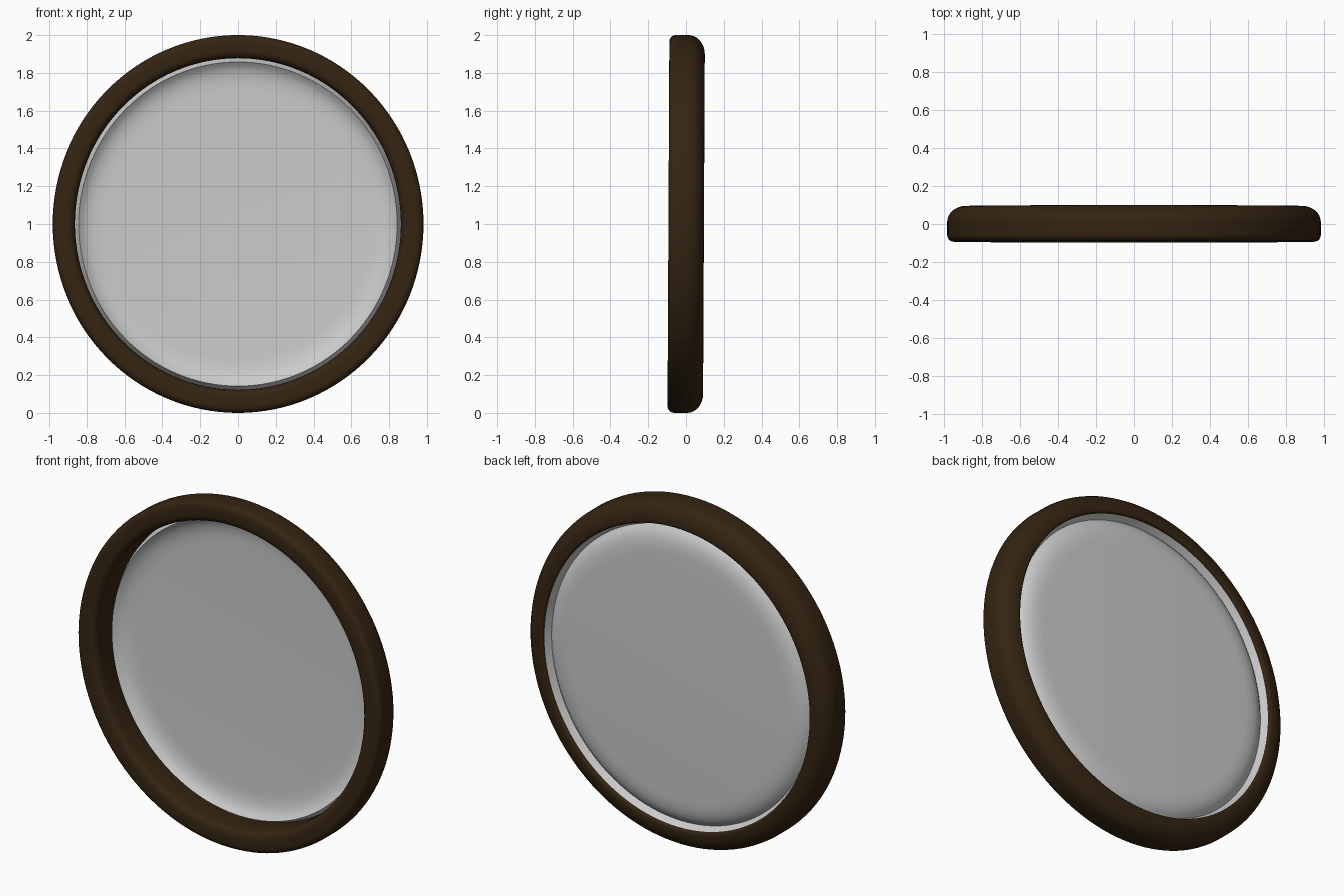
import bpy, bmesh, math

if "Cube" in bpy.data.objects:
    bpy.data.objects.remove(bpy.data.objects["Cube"])

SEG = 128
X_SCALE = 0.982      # the ring is very slightly narrower than tall


def lathe(name, profile, closed, angle):
    """Spin a (radius, y) profile round the y axis, centred at z = 1."""
    bm = bmesh.new()
    rings = []
    for r, y in profile:
        if r == 0:
            rings.append([bm.verts.new((0, y, 0))] * SEG)
            continue
        ring = []
        for i in range(SEG):
            a = 2 * math.pi * i / SEG
            ring.append(bm.verts.new((r * X_SCALE * math.cos(a), y, r * math.sin(a))))
        rings.append(ring)
    pairs = list(zip(rings, rings[1:]))
    if closed:
        pairs.append((rings[-1], rings[0]))
    for p, q in pairs:
        for i in range(SEG):
            j = (i + 1) % SEG
            corners = list(dict.fromkeys((p[i], p[j], q[j], q[i])))
            bm.faces.new(corners)
    bmesh.ops.recalc_face_normals(bm, faces=bm.faces)
    me = bpy.data.meshes.new(name)
    bm.to_mesh(me)
    bm.free()
    ob = bpy.data.objects.new(name, me)
    bpy.context.collection.objects.link(ob)
    ob.location.z = 1
    ob.rotation_euler.x = -0.005      # tiny backward lean
    bpy.ops.object.select_all(action='DESELECT')
    ob.select_set(True)
    bpy.context.view_layer.objects.active = ob
    bpy.ops.object.shade_smooth_by_angle(angle=math.radians(angle))
    return ob


def arc(cr, cy, rr, ry, a0, a1, n):
    """Elliptical corner of a profile, angles in degrees."""
    pts = []
    for i in range(n + 1):
        a = math.radians(a0 + (a1 - a0) * i / n)
        pts.append((cr + rr * math.cos(a), cy + ry * math.sin(a)))
    return pts


# Round frame: tight front outer corner, broad rounded back corner
frame_profile = (
    arc(0.965, -0.058, 0.035, 0.035, -90, 0, 5)
    + arc(0.900, 0.010, 0.100, 0.085, 0, 90, 8)
    + arc(0.888, 0.085, 0.010, 0.010, 90, 180, 2)
    + arc(0.918, -0.050, 0.040, 0.043, 180, 270, 5)
)
frame = lathe("round_frame", frame_profile, True, 50)
mat = bpy.data.materials.new("dark_brown")
mat.diffuse_color = (0.035, 0.018, 0.006, 1)
mat.use_nodes = True
mat.node_tree.nodes["Principled BSDF"].inputs["Base Color"].default_value = mat.diffuse_color
frame.data.materials.append(mat)

# Shallow dished panel: narrow outer lip, then a dish sinking towards the back
panel_profile = [
    (0.884, 0.088), (0.858, 0.038),
    (0.838, 0.056), (0.815, 0.069), (0.785, 0.078),
    (0.750, 0.083), (0.715, 0.085), (0.0, 0.085),
]
lathe("dished_panel", panel_profile, False, 50)
